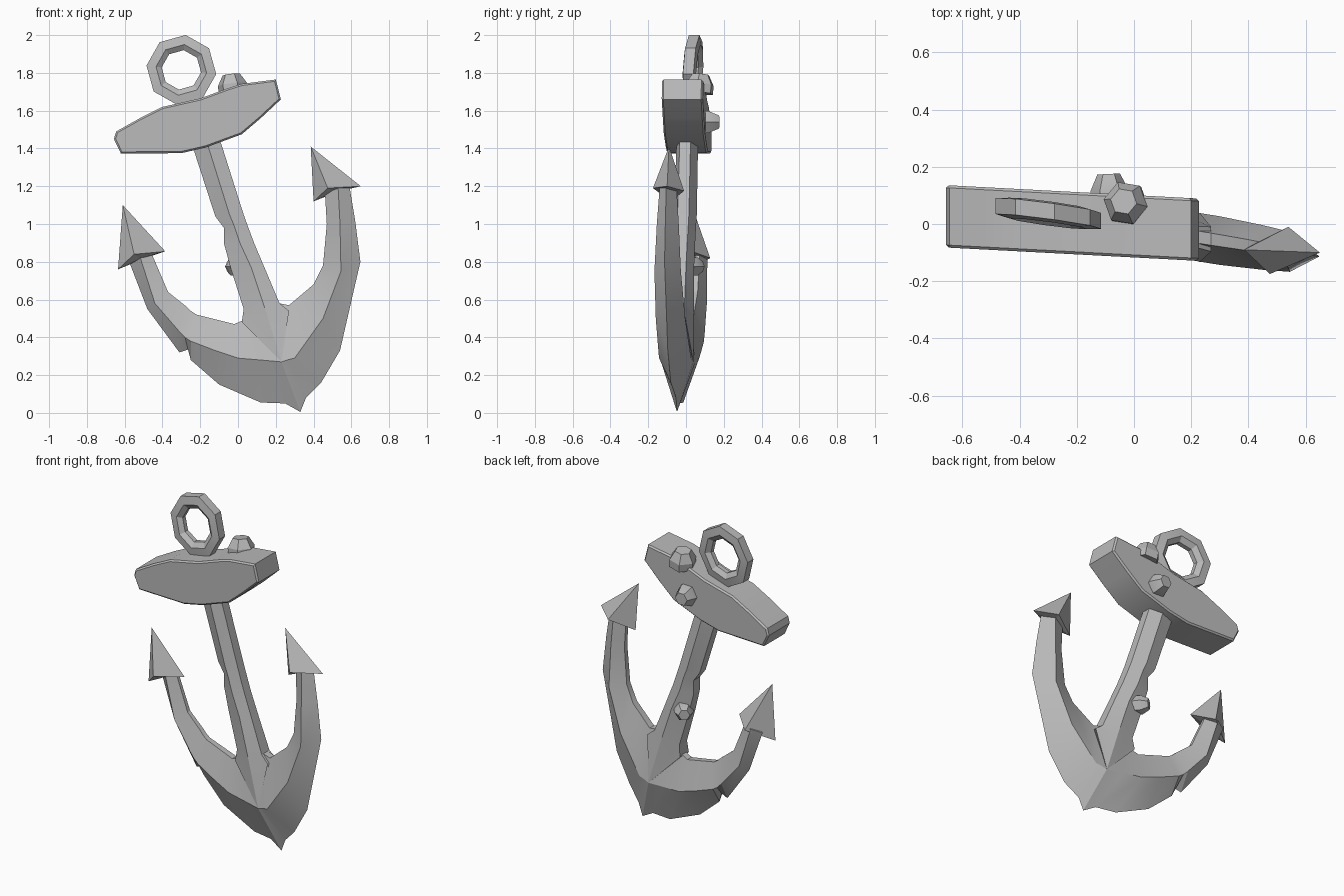
import bpy, bmesh, math
from mathutils import Vector

if "Cube" in bpy.data.objects:
    bpy.data.objects.remove(bpy.data.objects["Cube"])

metal = bpy.data.materials.new("grey iron")
metal.diffuse_color = (0.49, 0.49, 0.49, 1)
metal.use_nodes = True
metal.node_tree.nodes["Principled BSDF"].inputs["Base Color"].default_value = metal.diffuse_color


def finish(name, bm, smooth=25):
    bmesh.ops.recalc_face_normals(bm, faces=bm.faces)
    me = bpy.data.meshes.new(name)
    bm.to_mesh(me)
    bm.free()
    ob = bpy.data.objects.new(name, me)
    bpy.context.collection.objects.link(ob)
    me.materials.append(metal)
    bpy.ops.object.select_all(action='DESELECT')
    ob.select_set(True)
    bpy.context.view_layer.objects.active = ob
    bpy.ops.object.shade_smooth_by_angle(angle=math.radians(smooth))
    return ob


def loft(name, rings, closed=False, smooth=25):
    """Skin a list of equal-length point rings."""
    bm = bmesh.new()
    vs = [[bm.verts.new(p) for p in r] for r in rings]
    n = len(vs[0])
    pairs = list(zip(vs, vs[1:])) + ([(vs[-1], vs[0])] if closed else [])
    for a, b in pairs:
        for i in range(n):
            j = (i + 1) % n
            bm.faces.new((a[i], a[j], b[j], b[i]))
    if not closed:
        bm.faces.new(vs[0])
        bm.faces.new(vs[-1])
    return finish(name, bm, smooth)


def turned(x, z, d):
    """Point in the anchor's plane, which is turned slightly about z."""
    return (x, -0.01 - 0.16 * x + d, z)


# Arms: inner edge, side ridge, outer edge, half thickness
def arm(name, rows):
    rings = []
    for ix, iz, rx, rz, ox, oz, h in rows:
        tip = .015 if oz < .1 else 0
        rings.append([turned(ox, oz, tip), turned(rx, rz, -h), turned(ix, iz, -h * .25),
                      turned(ix, iz, h * .25), turned(rx, rz, h)])
    loft(name, rings)


arm("right_arm", [
    (.46, 1.17, .53, 1.19, .59, 1.20, .045),
    (.47, 1.00, .54, 1.00, .62, 1.02, .058),
    (.45, .78, .545, .75, .648, .80, .07),
    (.40, .68, .45, .50, .54, .33, .078),
    (.27, .57, .30, .29, .44, .16, .085),
    (.22, .58, .26, .28, .36, .08, .085),
    (.13, .55, .23, .27, .33, .005, .085)])
arm("left_arm", [
    (-.46, .85, -.52, .83, -.58, .81, .04),
    (-.37, .64, -.44, .58, -.48, .55, .05),
    (-.27, .56, -.31, .43, -.31, .32, .06),
    (-.25, .54, -.28, .40, -.265, .335, .062),
    (-.22, .52, -.25, .38, -.25, .28, .065),
    (-.12, .495, -.12, .33, -.10, .15, .073),
    (-.02, .47, 0, .29, .12, .055, .08),
    (.05, .50, .12, .28, .25, .05, .083),
    (.13, .55, .23, .27, .33, .005, .085)])

# Shank: left edge, ridge, right edge, half thickness
rings = []
for lx, lz, cx, cz, rx, rz, h in [
        (-.25, 1.44, -.17, 1.45, -.10, 1.46, .057),
        (-.12, 1.04, -.045, 1.05, .03, 1.05, .06),
        (-.075, .98, -.02, .99, .055, .98, .06),
        (-.075, .90, .01, .90, .085, .90, .06),
        (-.04, .77, .07, .77, .14, .77, .064),
        (.03, .55, .15, .53, .22, .58, .075),
        (.02, .48, .23, .27, .27, .54, .086)]:
    o = -.01 if cz > 1.4 else 0
    rings.append([turned(cx, cz, o - h), turned(lx, lz, o - h * .5), turned(lx, lz, o + h * .5),
                  turned(cx, cz, o + h), turned(rx, rz, o + h * .5), turned(rx, rz, o - h * .5)])
loft("shank", rings, smooth=15)


# Flukes: four-sided points
def fluke(name, tip, base):
    bm = bmesh.new()
    t = bm.verts.new(tip)
    b = [bm.verts.new(p) for p in base]
    m = bm.verts.new(sum((Vector(p) for p in base), Vector()) / 4)
    for i in range(4):
        bm.faces.new((t, b[i], b[(i + 1) % 4]))
        bm.faces.new((m, b[(i + 1) % 4], b[i]))
    finish(name, bm, 10)


fluke("right_fluke", (.385, -.09, 1.41),
      [(.475, -.175, 1.19), (.65, -.10, 1.20), (.54, -.01, 1.175), (.40, -.08, 1.12)])
fluke("left_fluke", (-.61, .03, 1.10),
      [(-.55, -.04, .84), (-.385, .03, .855), (-.49, .128, .82), (-.635, .035, .76)])

# Stock: chipped plank with worn edges
outline = [(-.645, 1.49), (-.52, 1.56), (-.4, 1.62), (-.2, 1.665), (-.05, 1.72), (.02, 1.742),
           (.2, 1.765), (.227, 1.66), (.12, 1.56), (.02, 1.475), (-.17, 1.405),
           (-.3, 1.375), (-.62, 1.373), (-.657, 1.45)]
bm = bmesh.new()
front = bm.faces.new([bm.verts.new((x, -.117 - .053 * x, z)) for x, z in outline])
ext = bmesh.ops.extrude_face_region(bm, geom=[front])
for v in ext["geom"]:
    if isinstance(v, bmesh.types.BMVert):
        v.co.y += .218
rim = [e for e in bm.edges if abs(e.verts[0].co.y - e.verts[1].co.y) < .1]
bmesh.ops.bevel(bm, geom=rim, offset=.009, segments=1, affect='EDGES')
finish("stock", bm, 30)

# Ring: octagonal, with a chamfered inside, leaning slightly back
section = [(.186, -.028), (.186, .028), (.135, .036), (.105, .014), (.105, -.014), (.135, -.036)]
rings = []
for k in range(8):
    a = math.radians(83 + 45 * k)
    rings.append([(-.300 + r * math.cos(a),
                   .037 - .135 * r * math.cos(a) + .05 * r * math.sin(a) + d,
                   1.816 + r * math.sin(a)) for r, d in section])
loft("ring", rings, closed=True)


# Bolts: hexagonal tapered heads
def bolt(name, base, axis, r, h):
    bm = bmesh.new()
    q = Vector(axis).to_track_quat('Z', 'Y')
    vs = [[bm.verts.new(Vector(base) + q @ Vector((s * r * math.cos(k * math.pi / 3),
           s * r * math.sin(k * math.pi / 3), z))) for k in range(6)]
          for s, z in ((1, -.03), (1, h * .25), (.6, h))]
    for a, b in zip(vs, vs[1:]):
        for i in range(6):
            j = (i + 1) % 6
            bm.faces.new((a[i], a[j], b[j], b[i]))
    bm.faces.new(vs[0])
    bm.faces.new(vs[2])
    finish(name, bm)


bolt("stock_top_bolt", (-.028, .072, 1.722), (-.12, .1, 1), .078, .07)
bolt("stock_back_bolt", (-.085, .10, 1.54), (-.05, 1, 0), .066, .075)
bolt("shank_bolt", (-.01, .035, .775), (-.6, .8, 0), .054, .055)
